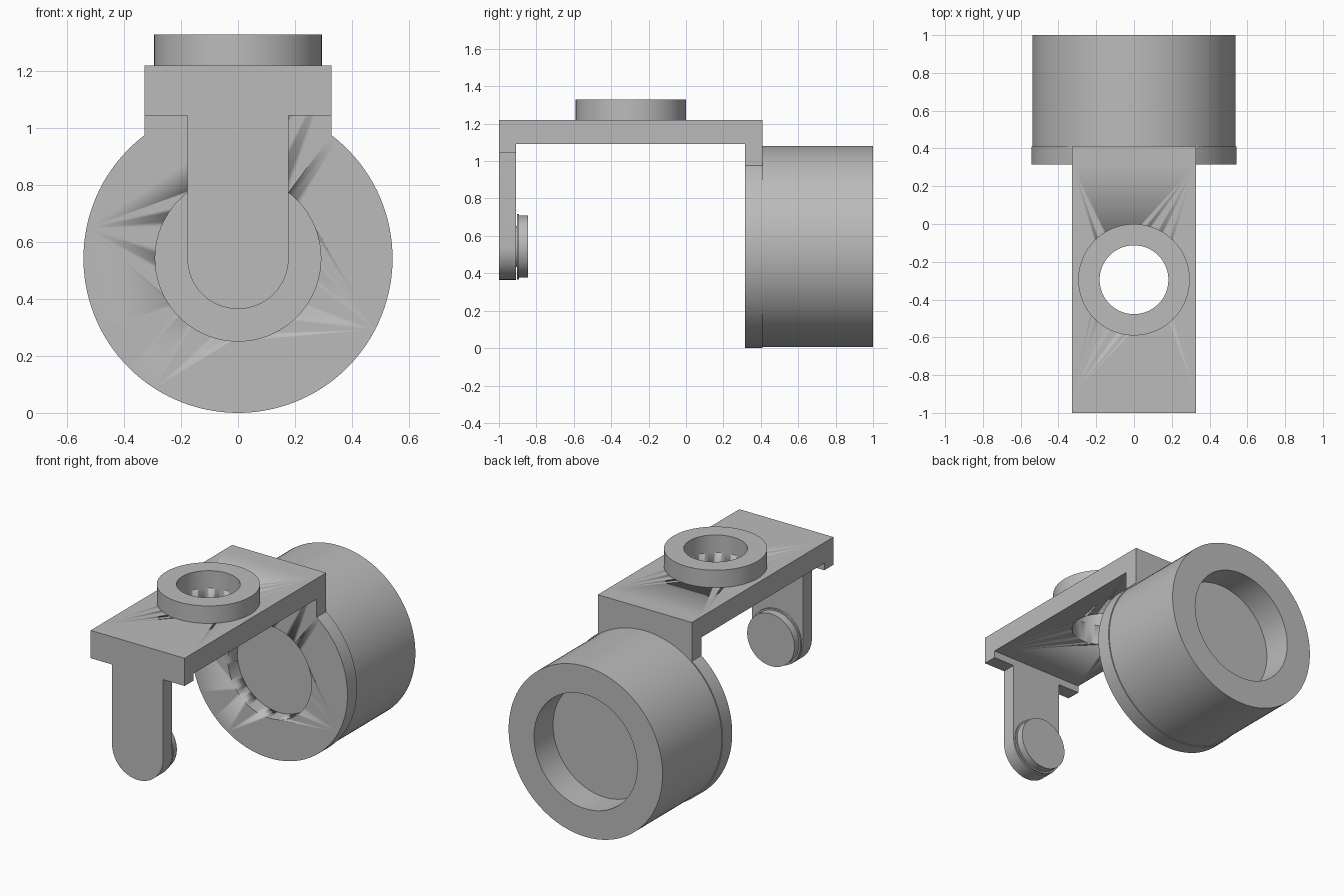
import bpy, bmesh, math
from mathutils import Matrix

cube = bpy.data.objects.get("Cube")
if cube:
    bpy.data.objects.remove(cube)

grey = bpy.data.materials.new("mid grey")
grey.use_nodes = True
colour = (0.5, 0.5, 0.5, 1)
grey.diffuse_color = colour
grey.node_tree.nodes["Principled BSDF"].inputs["Base Color"].default_value = colour

AXIS_Z = 0.543      # height of the optical axis
HALF_W = 0.328      # half width of the bracket
TOP = 1.22          # top of the bracket
FRONT, ARM_BACK = -1.0, -0.91
FLANGE, SEAT, REAR = 0.315, 0.41, 1.0
RING_Y = -0.295
ALONG_Y = Matrix.Translation((0, 0, AXIS_Z)) @ Matrix.Rotation(-math.pi / 2, 4, 'X')


def finish(name, bm):
    bmesh.ops.remove_doubles(bm, verts=bm.verts, dist=1e-5)
    bmesh.ops.recalc_face_normals(bm, faces=bm.faces)
    mesh = bpy.data.meshes.new(name)
    bm.to_mesh(mesh)
    bm.free()
    mesh.materials.append(grey)
    mesh.shade_smooth()
    mesh.set_sharp_from_angle(angle=math.radians(30))
    obj = bpy.data.objects.new(name, mesh)
    bpy.context.collection.objects.link(obj)
    return obj


def lathe(name, profile, matrix, closed=False, steps=96):
    """Revolve (radius, height) points about local z."""
    bm = bmesh.new()
    verts = [bm.verts.new((r, 0, h)) for r, h in profile]
    edges = [bm.edges.new(pair) for pair in zip(verts, verts[1:])]
    if closed:
        edges.append(bm.edges.new((verts[-1], verts[0])))
    bmesh.ops.spin(bm, geom=verts + edges, cent=(0, 0, 0), axis=(0, 0, 1),
                   angle=math.tau, steps=steps)
    bm.transform(matrix)
    return finish(name, bm)


def slab(name, outline, y0, y1):
    """Extrude an (x, z) outline along y."""
    bm = bmesh.new()
    face = bm.faces.new([bm.verts.new((x, y0, z)) for x, z in outline])
    new = bmesh.ops.extrude_face_region(bm, geom=[face])["geom"]
    bmesh.ops.translate(bm, vec=(0, y1 - y0, 0),
                        verts=[v for v in new if isinstance(v, bmesh.types.BMVert)])
    return finish(name, bm)


def lower_arc(radius, start, steps):
    """Arc under the axis, running from left to right between mirrored ends."""
    sweep = math.pi + 2 * start
    angles = [start - sweep * i / steps for i in range(steps + 1)]
    return [(radius * math.cos(a), AXIS_Z + radius * math.sin(a)) for a in angles]


def bore(obj, radius, low, high, matrix):
    cutter = lathe(obj.name + "_cutter", [(0, low), (radius, low), (radius, high), (0, high)], matrix)
    cutter.hide_render = True
    cutter.hide_viewport = True
    cutter.display_type = 'WIRE'
    mod = obj.modifiers.new("bore", 'BOOLEAN')
    mod.operation = 'DIFFERENCE'
    mod.solver = 'EXACT'
    mod.object = cutter


# Front arm with shoulders and a rounded lower end
shoulder = 1.045
slab("front_arm", lower_arc(0.178, 0, 40) +
     [(-0.178, shoulder), (-HALF_W, shoulder), (-HALF_W, TOP),
      (HALF_W, TOP), (HALF_W, shoulder), (0.178, shoulder)], FRONT, ARM_BACK)

# Top plate with a bore under the ring
on_ring = Matrix.Translation((0, RING_Y, 0))
plate = slab("top_plate", [(-HALF_W, 1.09), (HALF_W, 1.09), (HALF_W, TOP), (-HALF_W, TOP)],
             ARM_BACK, FLANGE)
bore(plate, 0.182, 1.0, 1.3, on_ring)

# Raised ring on the plate
lathe("top_ring", [(0.182, TOP), (0.295, TOP), (0.295, 1.33), (0.182, 1.33)], on_ring, True)

# Round flange with a tab reaching up to the plate
start = math.acos(HALF_W / AXIS_Z)
flange = slab("barrel_flange", lower_arc(AXIS_Z, start, 96) + [(-HALF_W, TOP), (HALF_W, TOP)],
              FLANGE, SEAT)
bore(flange, 0.291, FLANGE - 0.1, SEAT + 0.1, ALONG_Y)

# Barrel with a recessed rear face
lathe("barrel", [(0, SEAT), (0.537, SEAT), (0.537, REAR), (0.36, REAR),
                 (0.36, REAR - 0.19), (0, REAR - 0.19)], ALONG_Y)

# Stepped button on the inside of the arm
lathe("arm_button", [(0, ARM_BACK), (0.11, ARM_BACK), (0.11, -0.903), (0.175, -0.903),
                     (0.175, -0.892), (0.165, -0.892), (0.165, -0.845), (0, -0.845)], ALONG_Y)
